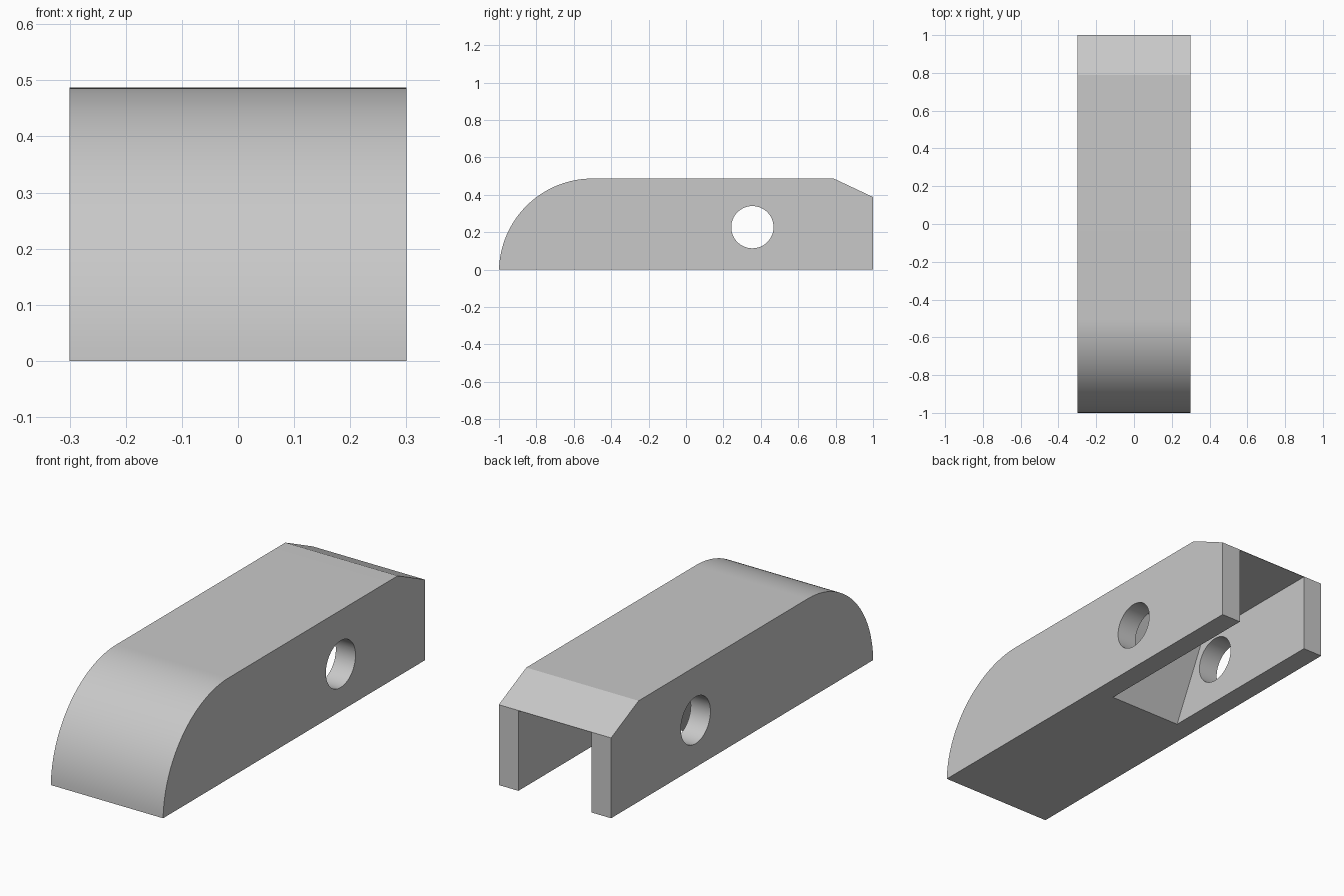
import bpy, bmesh, math

if "Cube" in bpy.data.objects:
    bpy.data.objects.remove(bpy.data.objects["Cube"])

grey = bpy.data.materials.new("light grey")
grey.diffuse_color = (0.58, 0.58, 0.58, 1)
grey.use_nodes = True
grey.node_tree.nodes["Principled BSDF"].inputs["Base Color"].default_value = grey.diffuse_color


def extrude_profile(name, points, half_width):
    """Solid from a (y, z) outline, extruded symmetrically along x."""
    bm = bmesh.new()
    face = bm.faces.new([bm.verts.new((-half_width, y, z)) for y, z in points])
    side = bmesh.ops.extrude_face_region(bm, geom=[face])["geom"]
    verts = [v for v in side if isinstance(v, bmesh.types.BMVert)]
    bmesh.ops.translate(bm, verts=verts, vec=(2 * half_width, 0, 0))
    bmesh.ops.recalc_face_normals(bm, faces=bm.faces)
    mesh = bpy.data.meshes.new(name)
    bm.to_mesh(mesh)
    bm.free()
    mesh.materials.append(grey)
    obj = bpy.data.objects.new(name, mesh)
    bpy.context.collection.objects.link(obj)
    return obj


def arc(cy, cz, r, start, end, n):
    return [(cy + r * math.cos(start + (end - start) * i / n),
             cz + r * math.sin(start + (end - start) * i / n)) for i in range(n + 1)]


# Body: rounded nose at the front, flat top, chamfered back
TOP, R = 0.487, 0.5
nose_start = math.pi + math.asin((R - TOP) / R) - 2 * math.asin((R - TOP) / R)
nose = arc(-0.5, TOP - R, R, nose_start, math.pi / 2, 40)
nose[0] = (-1.0, 0.0)
body = extrude_profile("body", nose + [(0.79, TOP), (1.0, 0.388), (1.0, 0.0)], 0.3)

# Slot open at the bottom and back, with a sloping front wall
ROOF, LEAN = 0.386, 0.49
slot = extrude_profile("slot_cutter", [(0.08 - 0.1 * LEAN, -0.1), (0.08 + ROOF * LEAN, ROOF),
                                       (1.2, ROOF), (1.2, -0.1)], 0.195)

# Round pin hole through both side walls
hole = extrude_profile("pin_hole_cutter", arc(0.355, 0.227, 0.113, 0, math.tau, 64)[:-1], 0.5)

bpy.context.view_layer.objects.active = body
body.select_set(True)
for cutter in (slot, hole):
    cutter.hide_render = True
    mod = body.modifiers.new(cutter.name, 'BOOLEAN')
    mod.operation = 'DIFFERENCE'
    mod.solver = 'EXACT'
    mod.object = cutter
    bpy.ops.object.modifier_apply(modifier=mod.name)
    bpy.data.objects.remove(cutter)

# Smooth nose and hole, crisp edges elsewhere
bpy.ops.object.shade_smooth_by_angle(angle=math.radians(15))
